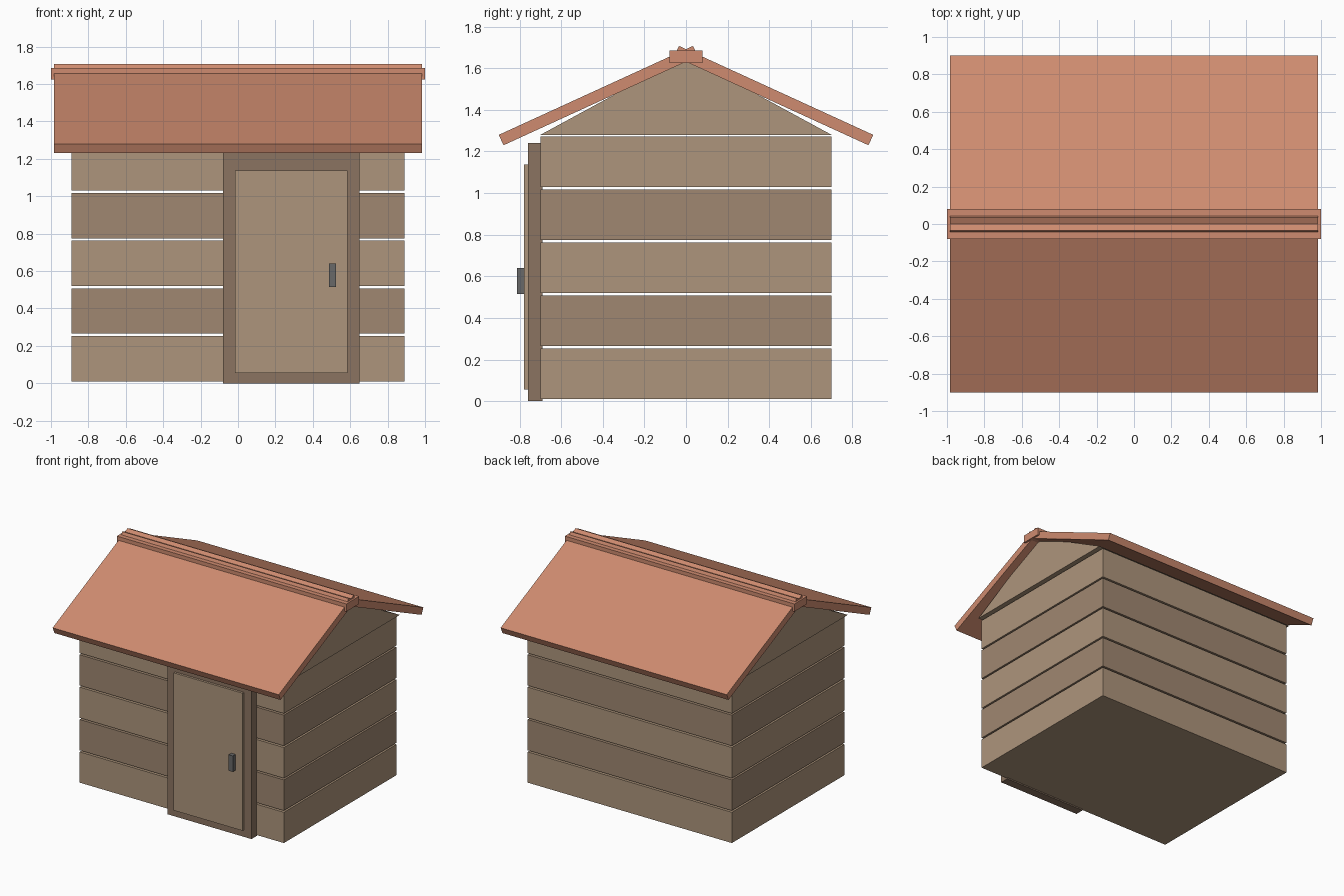
import bpy, bmesh, math

if "Cube" in bpy.data.objects:
    bpy.data.objects.remove(bpy.data.objects["Cube"])


def material(name, rgb):
    m = bpy.data.materials.new(name)
    m.diffuse_color = (*rgb, 1)
    m.use_nodes = True
    m.node_tree.nodes["Principled BSDF"].inputs["Base Color"].default_value = m.diffuse_color
    return m


LIGHT = material("light_wood", (0.42, 0.30, 0.20))
DARK = material("dark_wood", (0.35, 0.245, 0.165))
TRIM = material("trim_wood", (0.26, 0.175, 0.12))
ROOF = material("clay_roof", (0.62, 0.26, 0.16))
METAL = material("dark_metal", (0.14, 0.14, 0.14))


def extrude_x(name, profile, x0, x1, mat):
    """Prism from a (y, z) profile, extruded along x."""
    bm = bmesh.new()
    face = bm.faces.new([bm.verts.new((x0, y, z)) for y, z in profile])
    new = bmesh.ops.extrude_face_region(bm, geom=[face])["geom"]
    bmesh.ops.translate(bm, vec=(x1 - x0, 0, 0),
                        verts=[v for v in new if isinstance(v, bmesh.types.BMVert)])
    bmesh.ops.recalc_face_normals(bm, faces=bm.faces)
    mesh = bpy.data.meshes.new(name)
    bm.to_mesh(mesh)
    bm.free()
    mesh.materials.append(mat)
    obj = bpy.data.objects.new(name, mesh)
    bpy.context.collection.objects.link(obj)
    return obj


def box(name, x, y, z, mat):
    """Box from (min, max) ranges."""
    return extrude_x(name, [(y[0], z[0]), (y[1], z[0]), (y[1], z[1]), (y[0], z[1])], *x, mat)


# Stacked wall boards in alternating tones
for i in range(5):
    z = 0.01 + 0.255 * i
    box(f"wall_board_{i + 1}", (-0.89, 0.89), (-0.70, 0.70), (z, z + 0.242),
        DARK if i % 2 else LIGHT)

# Gable block under the roof
extrude_x("gable", [(-0.70, 1.28), (0.70, 1.28), (0, 1.66)], -0.92, 0.92, LIGHT)

# Two roof slabs crossing at the ridge
slope, length, thick = math.radians(24.6), 1.027, 0.055
c, s = math.cos(slope), math.sin(slope)
for side, name in ((1, "roof_front"), (-1, "roof_back")):
    y, z = -0.90, 1.28
    profile = [(y, z), (y + c * length, z + s * length),
               (y + c * length + s * thick, z + s * length - c * thick),
               (y + s * thick, z - c * thick)]
    extrude_x(name, [(side * a, b) for a, b in profile], -0.985, 0.985, ROOF)

# Ridge cap
box("ridge_cap", (-1, 1), (-0.08, 0.08), (1.625, 1.685), ROOF)

# Door frame, door and handle
box("door_frame", (-0.08, 0.65), (-0.76, -0.69), (0, 1.24), TRIM)
box("door", (-0.015, 0.585), (-0.778, -0.72), (0.055, 1.138), LIGHT)
box("door_handle", (0.487, 0.523), (-0.812, -0.775), (0.515, 0.64), METAL)
